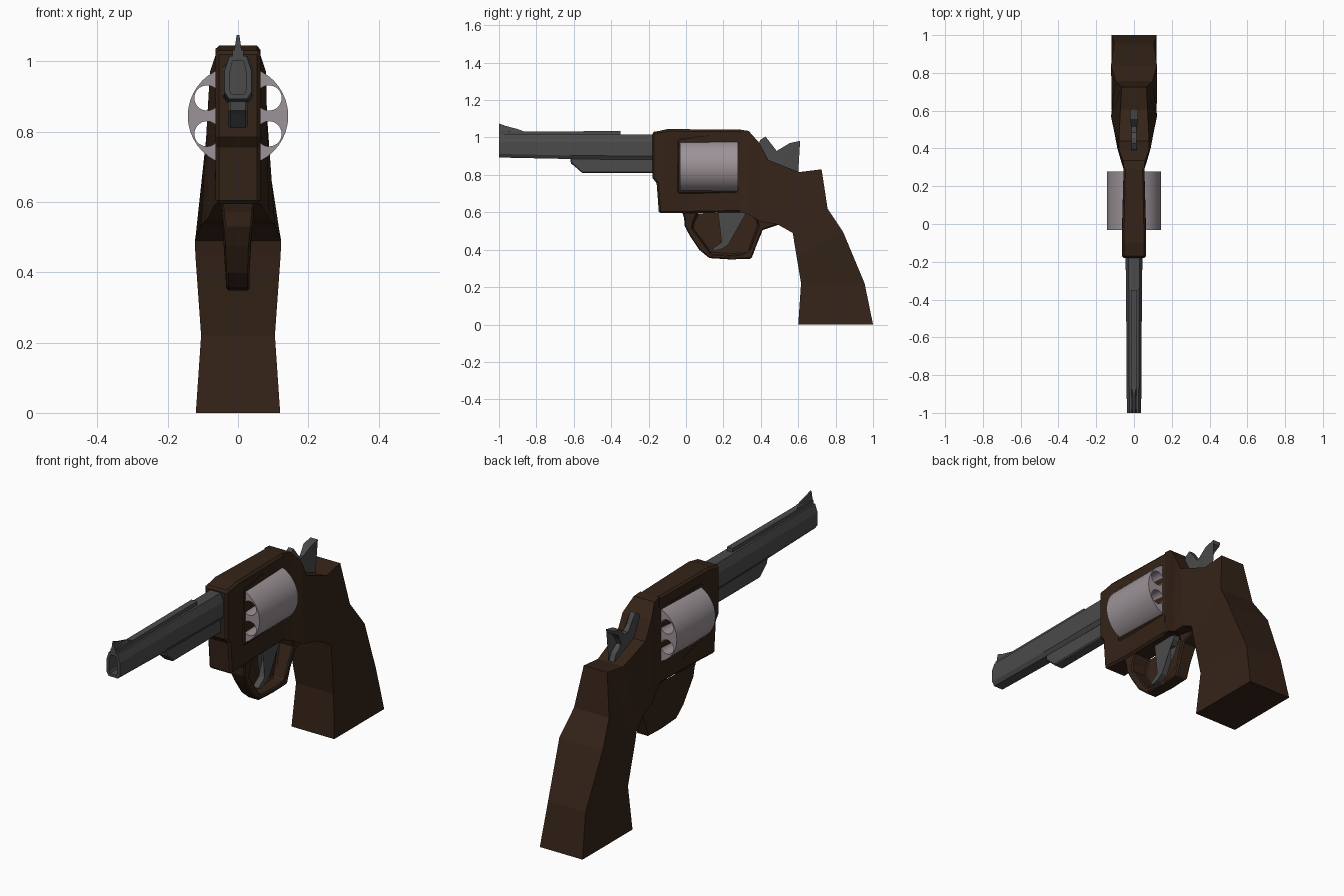
import bpy, bmesh, math
from mathutils import Matrix, Vector

if "Cube" in bpy.data.objects:
    bpy.data.objects.remove(bpy.data.objects["Cube"])


def material(name, rgb):
    m = bpy.data.materials.new(name)
    m.diffuse_color = (*rgb, 1)
    m.use_nodes = True
    m.node_tree.nodes["Principled BSDF"].inputs["Base Color"].default_value = m.diffuse_color
    return m


BROWN = material("dark_brown", (0.035, 0.017, 0.009))
STEEL = material("dark_steel", (0.07, 0.07, 0.07))
SILVER = material("pale_steel", (0.33, 0.29, 0.31))


def finish(name, bm, mat, bevel=0):
    bmesh.ops.recalc_face_normals(bm, faces=bm.faces)
    me = bpy.data.meshes.new(name)
    bm.to_mesh(me)
    bm.free()
    ob = bpy.data.objects.new(name, me)
    bpy.context.collection.objects.link(ob)
    me.materials.append(mat)
    if bevel:
        b = ob.modifiers.new("bevel", "BEVEL")
        b.width, b.segments, b.limit_method = bevel, 1, "ANGLE"
        b.angle_limit = math.radians(50)
    return ob


def slab(name, profile, half, mat, bevel=0, width=None):
    """Side profile of (y, z) points, thickened symmetrically across x."""
    bm = bmesh.new()
    rings = [[bm.verts.new((s * (width(y, z) if width else half), y, z)) for y, z in profile]
             for s in (-1, 1)]
    for r in rings:
        bm.faces.new(r)
    for i in range(len(profile)):
        j = (i + 1) % len(profile)
        bm.faces.new((rings[0][i], rings[0][j], rings[1][j], rings[1][i]))
    bmesh.ops.triangulate(bm, faces=[f for f in bm.faces if len(f.verts) > 4])
    return finish(name, bm, mat, bevel)


def loft(name, rings, mat, bevel=0, bore=0):
    """Skin a list of equal-length rings; optionally sink a bore in the first end."""
    bm = bmesh.new()
    vs = [[bm.verts.new(p) for p in r] for r in rings]
    n = len(vs[0])
    for a, b in zip(vs, vs[1:]):
        for i in range(n):
            j = (i + 1) % n
            bm.faces.new((a[i], a[j], b[j], b[i]))
    first = bm.faces.new(vs[0])
    bm.faces.new(vs[-1])
    if bore:
        bmesh.ops.recalc_face_normals(bm, faces=bm.faces)
        bmesh.ops.inset_region(bm, faces=[first], thickness=0.016)
        ext = bmesh.ops.extrude_face_region(bm, geom=[first])
        bmesh.ops.translate(bm, vec=(0, bore, 0),
                            verts=[v for v in ext["geom"] if isinstance(v, bmesh.types.BMVert)])
        if first.is_valid:
            bm.faces.remove(first)
    return finish(name, bm, mat, bevel)


# Front of the frame: open C around the cylinder window
def frame_width(y, z):
    return 0.064 if y < -0.03 else 0.055


slab("front_frame", [
    (0.30, 1.042), (-0.10, 1.045), (-0.145, 1.035), (-0.18, 1.03), (-0.18, 0.785),
    (-0.157, 0.755), (-0.145, 0.595), (0.0, 0.595), (0.30, 0.60), (0.30, 0.697),
    (-0.035, 0.697), (-0.05, 0.71), (-0.05, 0.985), (-0.035, 1.0), (0.30, 1.0)],
    0.06, BROWN, 0.01, frame_width)

# Rear frame flowing into the grip: lower (y, z, half width), upper (y, z, half width)
sections = [
    ((0.29, 0.60, 0.055), (0.29, 1.042, 0.053)),
    ((0.33, 0.59, 0.068), (0.335, 1.035, 0.058)),
    ((0.40, 0.55, 0.088), (0.393, 0.97, 0.080)),
    ((0.49, 0.535, 0.105), (0.44, 0.88, 0.080)),
    ((0.57, 0.49, 0.122), (0.605, 0.815, 0.072)),
    ((0.575, 0.465, 0.122), (0.725, 0.83, 0.066)),
    ((0.58, 0.43, 0.120), (0.757, 0.62, 0.098)),
    ((0.592, 0.36, 0.115), (0.84, 0.495, 0.122)),
    ((0.615, 0.22, 0.105), (0.955, 0.22, 0.105)),
    ((0.60, 0.0, 0.12), (1.0, 0.0, 0.12)),
]
loft("rear_frame_and_grip", [
    [(-a[2], a[0], a[1]), (a[2], a[0], a[1]), (b[2], b[0], b[1]), (-b[2], b[0], b[1])]
    for a, b in sections], BROWN)

# Trigger guard
slab("trigger_guard", [
    (-0.02, 0.60), (-0.01, 0.57), (-0.008, 0.53), (0.02, 0.475), (0.07, 0.40),
    (0.125, 0.355), (0.24, 0.348), (0.35, 0.352), (0.377, 0.425), (0.41, 0.505), (0.50, 0.535),
    (0.46, 0.58), (0.34, 0.61), (0.377, 0.565), (0.387, 0.53), (0.35, 0.43),
    (0.33, 0.378), (0.24, 0.372), (0.135, 0.378), (0.08, 0.455), (0.035, 0.515),
    (0.04, 0.55), (0.065, 0.60)],
    0.035, BROWN, 0.006, lambda y, z: 0.033 + 0.1 * max(0, z - 0.45))

# Barrel with a sunken muzzle
half_section = [(0.027, 0.893), (0.040, 0.912), (0.040, 0.975), (0.026, 1.015)]
section = half_section + [(-x, z) for x, z in reversed(half_section)]
loft("barrel", [[(x * k, y, z - dz * (z < 0.95)) for x, z in section]
                for y, k, dz in ((-1.0, 0.95, 0), (-0.62, 1.0, 0.008), (-0.13, 1.12, 0.012))],
     STEEL, bore=0.12)

# Under-barrel lug, top rib and front sight
slab("under_lug", [(-0.62, 0.90), (-0.615, 0.86), (-0.60, 0.85), (-0.555, 0.81),
                   (-0.13, 0.81), (-0.13, 0.90)], 0.028, STEEL, 0.006)
slab("top_rib", [(-1.0, 1.005), (-1.0, 1.032), (-0.35, 1.034), (-0.35, 1.005)], 0.016, STEEL)
slab("front_sight", [(-1.0, 1.02), (-1.0, 1.075), (-0.965, 1.062), (-0.90, 1.045),
                     (-0.86, 1.03), (-0.86, 1.02)], 0.01, STEEL,
     width=lambda y, z: 0.012 if z < 1.035 else 0.004)

# Hammer and trigger
slab("hammer", [
    (0.38, 0.93), (0.395, 0.985), (0.425, 1.005), (0.455, 0.95), (0.485, 0.928),
    (0.515, 0.928), (0.555, 0.97), (0.61, 0.982), (0.605, 0.965), (0.575, 0.95),
    (0.55, 0.915), (0.535, 0.885), (0.58, 0.855), (0.60, 0.81), (0.50, 0.79)],
    0.014, STEEL, width=lambda y, z: 0.021 if y > 0.55 and z > 0.93 else 0.014)
slab("trigger", [
    (0.17, 0.61), (0.33, 0.61), (0.31, 0.575), (0.285, 0.555), (0.25, 0.557),
    (0.255, 0.495), (0.225, 0.425), (0.19, 0.403), (0.155, 0.395), (0.14, 0.405),
    (0.19, 0.44), (0.215, 0.505), (0.21, 0.565)], 0.016, STEEL)


# Six-chamber cylinder, chambers bored right through
def rods(name, spots, radius, depth, segments):
    bm = bmesh.new()
    turn = Matrix.Rotation(math.pi / 2, 4, "X")
    for x, z in spots:
        bmesh.ops.create_cone(bm, cap_ends=True, segments=segments, radius1=radius,
                              radius2=radius, depth=depth,
                              matrix=Matrix.Translation((x, 0.123, z)) @ turn)
    return finish(name, bm, SILVER)


drum = rods("cylinder", [(0, 0.845)], 0.143, 0.31, 40)
angles = [math.radians(30 + 60 * i) for i in range(6)]
cutter = rods("chamber_cutter",
              [(0.102 * math.cos(a), 0.845 + 0.102 * math.sin(a)) for a in angles],
              0.036, 0.6, 20)
cutter.hide_render = True
cut = drum.modifiers.new("chambers", "BOOLEAN")
cut.operation, cut.solver, cut.object = "DIFFERENCE", "EXACT", cutter
bpy.ops.object.select_all(action="DESELECT")
bpy.context.view_layer.objects.active = drum
drum.select_set(True)
bpy.ops.object.modifier_apply(modifier=cut.name)
bpy.data.objects.remove(cutter)
bpy.ops.object.shade_smooth_by_angle(angle=math.radians(35))
